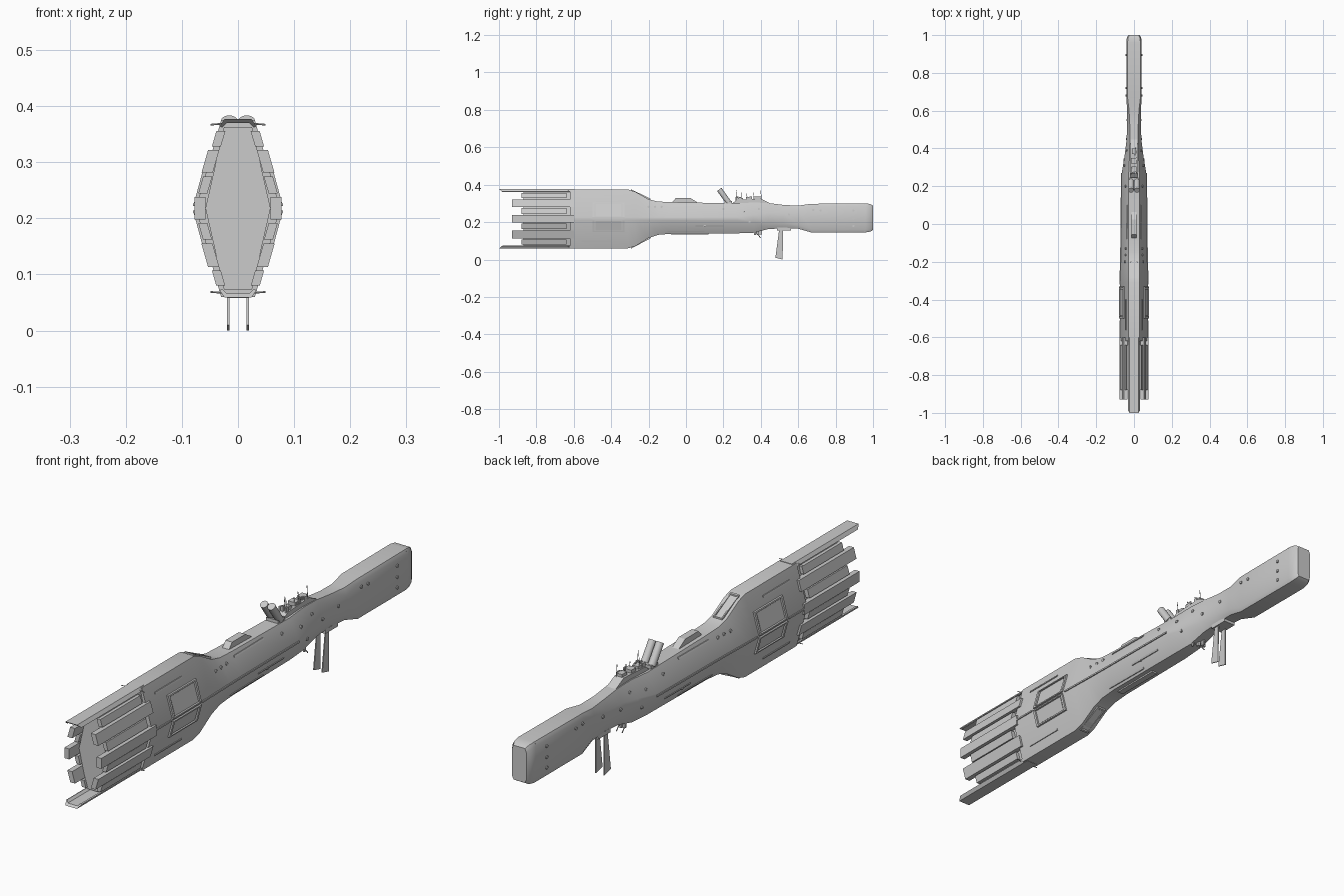
import bpy, bmesh, math, random
from mathutils import Vector, Matrix

cube = bpy.data.objects.get("Cube")
if cube:
    bpy.data.objects.remove(cube, do_unlink=True)

random.seed(4)
GREY = bpy.data.materials.new("hull_grey")
GREY.use_nodes = True
GREY.diffuse_color = (0.6, 0.6, 0.6, 1)
GREY.node_tree.nodes["Principled BSDF"].inputs["Base Color"].default_value = (0.6, 0.6, 0.6, 1)
MID = 0.218

# Hull stations: y, top, bottom, top half width, mid half width, upper knee, lower knee
STATIONS = [
    (-0.62, .375, .06, .03, .073, .226, .210),
    (-0.31, .375, .06, .03, .073, .226, .210),
    (-0.27, .362, .072, .03, .072, .226, .210),
    (-0.20, .322, .115, .03, .070, .226, .210),
    (-0.15, .310, .132, .03, .069, .226, .210),
    (-0.08, .307, .138, .03, .068, .226, .210),
    (0.27, .300, .140, .028, .065, .228, .208),
    (0.36, .305, .143, .024, .050, .240, .200),
    (0.44, .302, .163, .022, .040, .250, .196),
    (0.52, .292, .167, .022, .036, .250, .194),
    (0.60, .288, .165, .026, .036, .262, .184),
    (0.67, .298, .145, .034, .041, .284, .160),
    (0.96, .300, .145, .034, .041, .286, .160),
    (0.985, .297, .149, .031, .038, .282, .164),
    (1.0, .288, .158, .024, .030, .274, .172),
]


def section(s):
    y, top, bot, wt, wm, hi, lo = s
    right = [(wt, top), (wm, hi), (wm, lo), (wt, bot)]
    return [(x, z) for x, z in right] + [(-x, z) for x, z in reversed(right)]


def station_at(y):
    for a, b in zip(STATIONS, STATIONS[1:]):
        if y <= b[0]:
            t = max(0, (y - a[0]) / (b[0] - a[0]))
            return [p + (q - p) * t for p, q in zip(a, b)]
    return STATIONS[-1]


def skin(y, z):
    """Half width of the hull at a given length and height."""
    pts = section(station_at(y))[:4]
    for (xa, za), (xb, zb) in zip(pts, pts[1:]):
        if z >= zb:
            return xa + (xb - xa) * min(1, max(0, (za - z) / (za - zb)))
    return pts[-1][0]


def finish(name, bm, smooth=False):
    bmesh.ops.recalc_face_normals(bm, faces=bm.faces)
    me = bpy.data.meshes.new(name)
    bm.to_mesh(me)
    bm.free()
    ob = bpy.data.objects.new(name, me)
    bpy.context.collection.objects.link(ob)
    me.materials.append(GREY)
    if smooth:
        bpy.ops.object.select_all(action='DESELECT')
        ob.select_set(True)
        bpy.context.view_layer.objects.active = ob
        bpy.ops.object.shade_smooth_by_angle(angle=math.radians(28))
    return ob


def loft(bm, rings):
    rows = [[bm.verts.new(p) for p in r] for r in rings]
    n = len(rows[0])
    for a, b in zip(rows, rows[1:]):
        for i in range(n):
            bm.faces.new((a[i], a[(i + 1) % n], b[(i + 1) % n], b[i]))
    bm.faces.new(rows[0])
    bm.faces.new(rows[-1])


def box(bm, x, y, z, sx, sy, sz):
    bmesh.ops.create_cube(bm, size=1, matrix=Matrix.Translation((x, y, z)) @ Matrix.Diagonal((sx, sy, sz, 1)))


def rod(bm, a, b, r, sides=12):
    a, b = Vector(a), Vector(b)
    d = b - a
    m = Matrix.Translation((a + b) / 2) @ d.to_track_quat('Z', 'Y').to_matrix().to_4x4()
    bmesh.ops.create_cone(bm, cap_ends=True, segments=sides, radius1=r, radius2=r, depth=d.length, matrix=m)


def plate(bm, y0, y1, z0, z1, out=.004, deep=.006):
    """Slab that follows the hull side, on both sides."""
    for s in (1, -1):
        loft(bm, [[(s * (skin(y, z) + o), y, z) for z, o in
                   ((z0, -deep), (z0, out), (z1, out), (z1, -deep))] for y in (y0, y1)])


# Main hull
bm = bmesh.new()
loft(bm, [[(x, s[0], z) for x, z in section(s)] for s in STATIONS])
finish("hull", bm, True)

# Recessed core behind the armour strips
bm = bmesh.new()
core = [(.025, .363), (.058, MID), (.025, .073), (-.025, .073), (-.058, MID), (-.025, .363)]
loft(bm, [[(x, y, z) for x, z in core] for y in (-.87, -.6)])
finish("front_core", bm)

# Long and short armour strips
bm = bmesh.new()
for z0, z1 in ((.282, .322), (.198, .238), (.113, .155)):
    plate(bm, -.93, -.6, z0, z1, .008, .012)
finish("long_strips", bm)
bm = bmesh.new()
for z0, z1 in ((.328, .356), (.244, .275), (.162, .192), (.08, .107)):
    plate(bm, -.88, -.64, z0, z1, .003, .013)
finish("short_strips", bm)

# Overhanging top and bottom fins with folded edges
for name, s in (("top_fin", 1), ("bottom_fin", -1)):
    bm = bmesh.new()
    prof = [(-.024, .159), (.024, .159), (.033, .146), (.028, .144), (.02, .152),
            (-.02, .152), (-.028, .144), (-.033, .146)]
    loft(bm, [[(x, y - (h - .159) * 1.2 * (y < -.9), MID + s * h) for x, h in prof] for y in (-1, -.6)])
    for side in (1, -1):
        rod(bm, (side * .025, -.63, MID + s * .151), (side * .049, -.63, MID + s * .149), .0015, 6)
    finish(name, bm)

# Large side hatches: a raised plate with a frame, on each facet
bm = bmesh.new()
for lo, hi in ((.148, .214), (.222, .305)):
    plate(bm, -.485, -.345, lo + .008, hi - .008, .003)
    plate(bm, -.5, -.49, lo, hi, .007)
    plate(bm, -.34, -.33, lo, hi, .007)
    plate(bm, -.5, -.33, lo, lo + .005, .007)
    plate(bm, -.5, -.33, hi - .005, hi, .007)
finish("side_hatches", bm)

# Waist rail and thin panel strips
bm = bmesh.new()
for y0, y1 in ((-.6, -.51), (-.32, -.1), (-.1, .27)):
    plate(bm, y0, y1, .216, .222, .004)
for y0, y1, z in ((-.1, .1, .15), (-.56, -.4, .335), (-.56, -.4, .10), (-.08, .1, .29), (.05, .2, .18)):
    plate(bm, y0, y1, z - .003, z + .003, .003)
finish("side_rails", bm)

# Framed hatches on the upper and lower shoulders
for name, k in (("upper_shoulder_hatch", 1), ("lower_shoulder_hatch", 2)):
    bm = bmesh.new()
    sg = 1 if k == 1 else -1
    def slab(x0, x1, y0, y1, h):
        loft(bm, [[(x, y, station_at(y)[k] + sg * o) for x, o in
                   ((x0, -.004), (x0, h), (x1, h), (x1, -.004))] for y in (y0, y1)])
    slab(-.014, .014, -.285, -.2, .003)
    for s in (1, -1):
        slab(s * .019, s * .014, -.295, -.19, .006)
    slab(-.019, .019, -.295, -.288, .006)
    slab(-.019, .019, -.197, -.19, .006)
    finish(name, bm)

# Dorsal blister with sloped ends
bm = bmesh.new()
loft(bm, [[(x, -.08 + a, .3), (x, -.055 + a, .328), (x, .025 + a, .328), (x, .07 + a, .3)]
          for x, a in ((-.014, 0), (.014, 0))])
finish("dorsal_blister", bm)

# Twin tilted launch tubes
bm = bmesh.new()
for x in (-.0155, .0155):
    rod(bm, (x, .228, .305), (x, .178, .375), .0145, 20)
box(bm, 0, .225, .306, .05, .04, .014)
finish("twin_tubes", bm, True)

# Bridge deck with stepped blocks, small equipment and masts
bm = bmesh.new()
loft(bm, [[(x, .24, .295), (x, .27, .318), (x, .40, .325), (x, .46, .295)] for x in (-.019, .019)])
for y, z, w, l in ((.29, .322, .026, .03), (.335, .326, .03, .028), (.385, .328, .022, .03)):
    box(bm, 0, y, z, w, l, .016)
for i in range(14):
    box(bm, random.uniform(-.018, .018), random.uniform(.26, .41), .325, .006, .012, random.uniform(.012, .026))
finish("bridge_deck", bm)
bm = bmesh.new()
for x, y, h in ((.012, .275, .372), (-.012, .30, .36), (.008, .33, .352), (0, .365, .358), (.01, .405, .368)):
    rod(bm, (x, y, .31), (x, y - .006, h), .0012, 6)
finish("masts", bm)

# Ventral equipment and tail blade mount
bm = bmesh.new()
box(bm, 0, .525, .163, .05, .075, .016)
for i in range(7):
    box(bm, random.uniform(-.02, .02), random.uniform(.36, .41), .145, .006, .01, random.uniform(.02, .035))
for s in (1, -1):
    rod(bm, (s * .012, .37, .15), (s * .012, .4, .115), .002, 8)
box(bm, 0, 0.02, .137, .024, .2, .008)
finish("ventral_equipment", bm)

# Hanging blades
bm = bmesh.new()
for s in (1, -1):
    loft(bm, [[(x, .498, .16), (x, .478, .01), (x, .517, .0), (x, .518, .16)]
              for x in (s * .0155, s * .0195)])
finish("hanging_blades", bm)

# Small round ports along the sides
bm = bmesh.new()
ports = [(.895, .18), (.895, .22), (.895, .262), (-.2, .282), (-.165, .282), (-.13, .282),
         (.1, .18), (.2, .27), (.31, .255), (.34, .2), (.39, .27), (.45, .23), (.55, .24), (.68, .265), (.72, .262)]
for y, z in ports:
    for s in (1, -1):
        x = skin(y, z)
        rod(bm, (s * (x - .006), y, z), (s * (x + .004), y, z), .006, 10)
finish("side_ports", bm, True)

# Tip face: bars with round lamps, and the seam behind it
bm = bmesh.new()
for z in (.176, .207, .238, .269):
    box(bm, 0, .9985, z - .011, .046, .003, .003)
    for x in (-.012, .012):
        rod(bm, (x, .99, z), (x, 1.0, z), .0055, 12)
plate(bm, .955, .958, .15, .294, .001)
finish("tip_lamps", bm)
